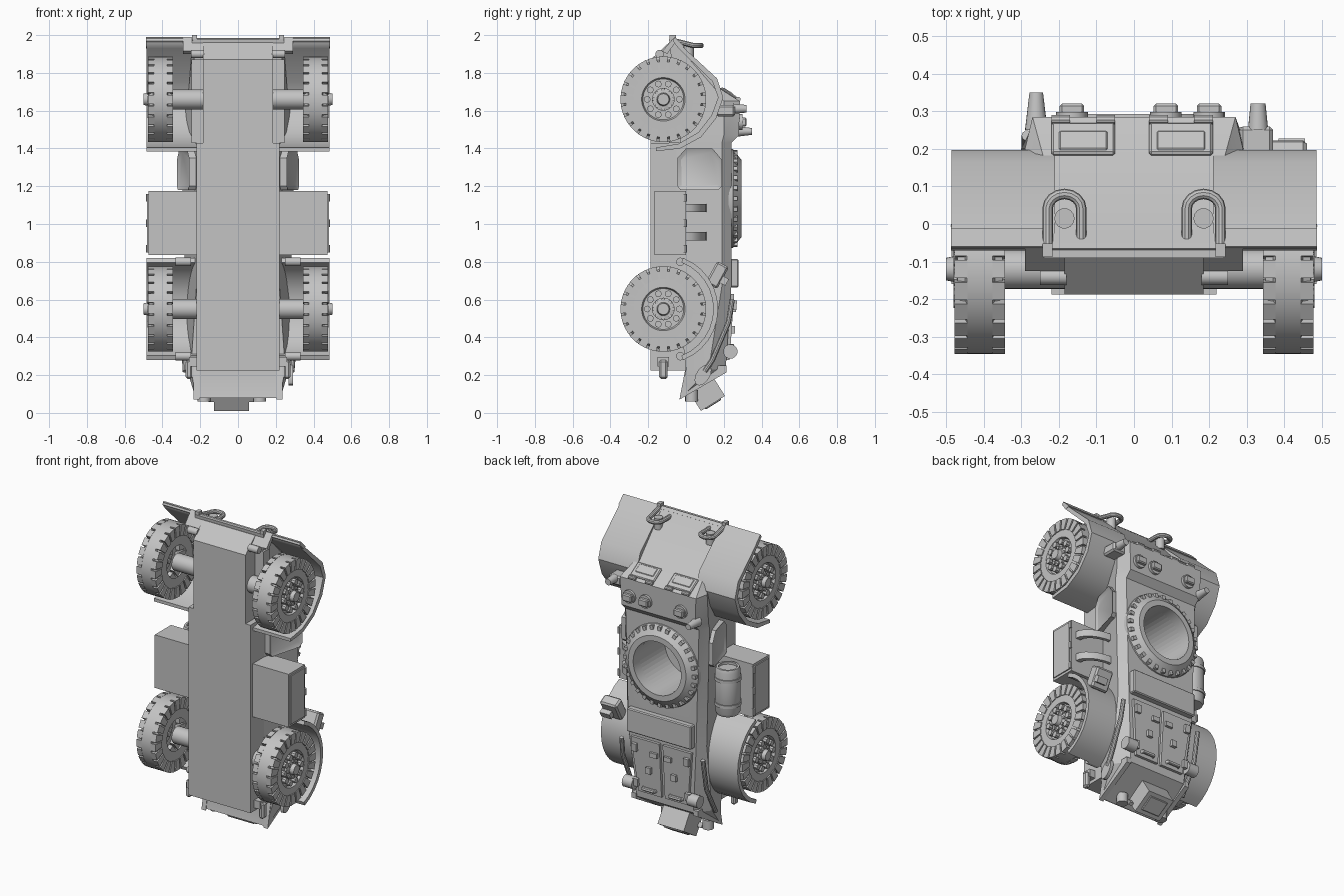
import bpy, bmesh
from math import pi, sin, cos, atan2
from mathutils import Matrix, Vector

old = bpy.data.objects.get("Cube")
if old:
    bpy.data.objects.remove(old)

grey = bpy.data.materials.new("plain grey")
grey.use_nodes = True
grey.diffuse_color = (0.55, 0.55, 0.55, 1)
grey.node_tree.nodes["Principled BSDF"].inputs["Base Color"].default_value = (0.55, 0.55, 0.55, 1)
made = []
AXES = {"X": Matrix.Rotation(pi / 2, 4, "Y"), "Y": Matrix.Rotation(-pi / 2, 4, "X"), "Z": Matrix()}


def finish(name, bm, sym=False):
    bmesh.ops.recalc_face_normals(bm, faces=bm.faces)
    me = bpy.data.meshes.new(name)
    bm.to_mesh(me)
    bm.free()
    ob = bpy.data.objects.new(name, me)
    bpy.context.collection.objects.link(ob)
    me.materials.append(grey)
    if sym:
        ob.modifiers.new("Mirror", "MIRROR").use_mirror_merge = False
    made.append(ob)
    return ob


def add_box(bm, c, s, tilt=0.0, axis="X"):
    m = Matrix.Translation(c) @ Matrix.Rotation(tilt, 4, axis) @ Matrix.Diagonal((*s, 1))
    return bmesh.ops.create_cube(bm, size=1, matrix=m)


def box(name, c, s, tilt=0.0, axis="X", sym=False, bevel=0):
    bm = bmesh.new()
    add_box(bm, c, s, tilt, axis)
    if bevel:
        bmesh.ops.bevel(bm, geom=bm.edges[:], offset=bevel, segments=1, affect="EDGES")
    return finish(name, bm, sym)


def loft(bm, rings, caps=True):
    vs = [[bm.verts.new(p) for p in r] for r in rings]
    n = len(vs[0])
    for a, b in zip(vs, vs[1:]):
        for i in range(n):
            bm.faces.new((a[i], a[(i + 1) % n], b[(i + 1) % n], b[i]))
    if caps:
        return bm.faces.new(vs[0]), bm.faces.new(vs[-1])


def prism(name, pts, x0, x1, sym=False):
    bm = bmesh.new()
    loft(bm, [[(x, y, z) for y, z in pts] for x in (x0, x1)])
    return finish(name, bm, sym)


def lathe(name, c, prof, axis="X", seg=32, sym=False):
    bm = bmesh.new()
    rings = [[(r * cos(2 * pi * i / seg), r * sin(2 * pi * i / seg), h) for i in range(seg)] for r, h in prof]
    loft(bm, rings, False)
    bmesh.ops.remove_doubles(bm, verts=bm.verts, dist=1e-5)
    bm.transform(Matrix.Translation(c) @ AXES[axis])
    return finish(name, bm, sym)


def cyl(name, c, r, length, axis="X", r2=None, seg=20, sym=False):
    h = length / 2
    return lathe(name, c, [(0, -h), (r, -h), (r if r2 is None else r2, h), (0, h)], axis, seg, sym)


def tube(name, pts, r, sym=False):
    # round rod following a path
    bm = bmesh.new()
    pts = [Vector(p) for p in pts]
    rings = []
    for i, p in enumerate(pts):
        t = pts[min(i + 1, len(pts) - 1)] - pts[max(i - 1, 0)]
        q = t.to_track_quat("Z", "Y")
        rings.append([p + q @ Vector((r * cos(k * pi / 5), r * sin(k * pi / 5), 0)) for k in range(10)])
    loft(bm, rings)
    return finish(name, bm, sym)


# Upper hull: sections along z, each with bottom, shoulder and roof (y, half width)
sections = [
    (0.08, -.03, .22, -.025, .225, -.02, .22), (0.23, 0, .25, .12, .27, .21, .2),
    (0.67, -.05, .22, .19, .28, .24, .24), (1.43, -.05, .22, .19, .3, .24, .26),
    (1.47, -.05, .22, .2, .3, .28, .26), (1.65, -.05, .22, .2, .29, .285, .27),
    (1.72, -.06, .22, .15, .26, .175, .24), (1.98, -.09, .24, -.075, .24, -.06, .24)]
bm = bmesh.new()
loft(bm, [[(-w0, yb, z), (w0, yb, z), (w1, ys, z), (w2, yt, z), (-w2, yt, z), (-w1, ys, z)]
          for z, yb, w0, ys, w1, yt, w2 in sections])
hull = finish("upper_hull", bm)
cutter = cyl("ring_cutter", (0, .12, 1.135), .172, .44, "Y", seg=48)
cutter.hide_render = True
cutter.hide_set(True)
made.remove(cutter)
cut = hull.modifiers.new("Hole", "BOOLEAN")
cut.operation, cut.object, cut.solver = "DIFFERENCE", cutter, "EXACT"

# Lower hull and nose
prism("lower_hull", [(-.188, .225), (.02, .225), (-.03, .4), (-.03, 1.43), (-.188, 1.43)], -.22, .22)
prism("nose_lower", [(-.188, 1.42), (-.188, 1.87), (-.09, 1.96), (-.05, 1.96), (-.03, 1.42)], -.185, .185)
prism("nose_plate", [(-.125, 1.915), (-.065, 1.985), (-.05, 1.97), (-.1, 1.9)], -.29, .29)
cyl("nose_pin", (.215, -.14, 1.9), .022, .07, sym=True)
box("frame_rail", (.215, -.06, 1.65), (.06, .06, .44), sym=True)

# Turret ring with a toothed rim
lathe("turret_ring", (0, 0, 1.135), [(.265, .225), (.262, .248), (.205, .293), (.17, .293), (.17, .225), (.265, .225)],
      "Y", 48)
bm = bmesh.new()
for i in range(28):
    a = 2 * pi * i / 28
    add_box(bm, (.245 * cos(a), .262, 1.135 + .245 * sin(a)), (.025, .02, .022), -a, "Y")
finish("ring_bolts", bm)

# Wheels with shoulder lugs, rims and bolts
for label, wz in (("front", 1.66), ("rear", .55)):
    c = (.41, -.12, wz)
    lathe(label + "_tyre", c, [(.1, -.06), (.2, -.06), (.21, -.04), (.226, -.034), (.226, .034), (.21, .04),
                               (.2, .06), (.115, .062), (.108, .045), (0, .045)], seg=48, sym=True)
    bm = bmesh.new()
    for i in range(24):
        a = 2 * pi * i / 24
        for s in (-1, 1):
            shape = [(.16, -.1), (.2275, -.105), (.2275, .105), (.16, .1)]
            loft(bm, [[(.41 + x * s, wy, wzz) for wy, wzz in
                       [(-.12 + r * cos(a + d), wz + r * sin(a + d)) for r, d in shape]] for x in (.033, .067)])
    finish(label + "_tyre_lugs", bm, True)
    cyl(label + "_axle", (0, -.12, wz), .053, .7, seg=24)
    lathe(label + "_hub", (.455, -.12, wz), [(.06, 0), (.06, .015), (.035, .02), (.03, .045), (0, .045)], seg=20, sym=True)
    for n, rad, size in ((10, .085, .018), (8, .05, .01)):
        for i in range(n):
            a = 2 * pi * i / n
            cyl(label + "_wheel_bolt", (.465, -.12 + rad * cos(a), wz + rad * sin(a)), size, .03, seg=8, sym=True)

# Fenders
front = [(-.16, 1.385), (-.03, 1.4), (.08, 1.46), (.16, 1.56), (.197, 1.67), (.165, 1.77), (-.03, 1.95), (-.065, 1.985)]
inner = [(-.06, 1.955), (-.04, 1.93), (.14, 1.755), (.17, 1.67), (.135, 1.575), (.065, 1.485), (-.04, 1.425), (-.16, 1.405)]
prism("front_fender", front + inner, .21, .485, True)
prism("front_fender_lip", [(-.06, 1.99), (-.07, 1.97), (-.03, 1.93), (-.01, 1.94)], .24, .487, True)
arc = [-1.2 + i * .2 for i in range(13)]
prism("rear_fender", [(-.12 + .29 * cos(a), .55 + .29 * sin(a)) for a in arc]
      + [(-.12 + .265 * cos(a), .55 + .265 * sin(a)) for a in reversed(arc)], .21, .485, True)
for z in (.3, .8):
    cyl("rear_fender_clamp", (.29, -.03, z), .022, .08, sym=True)

# Side storage boxes with doors, hinges and straps
box("side_box", (.347, -.083, 1.005), (.256, .165, .34), sym=True)
box("side_box_door", (.478, -.083, 1.005), (.008, .14, .31), sym=True)
for z in (.87, 1.005, 1.14):
    cyl("box_hinge", (.478, -.005, z), .01, .04, "Z", seg=8, sym=True)
for z in (.935, 1.085):
    bm = bmesh.new()
    angs = [i * pi / 12 for i in range(7)]
    loft(bm, [[(.26 + r * 1.65 * sin(a), r * cos(a), zz) for r, a in
               [(.11, t) for t in angs] + [(.09, t) for t in reversed(angs)]] for zz in (z - .022, z + .022)])
    finish("box_strap", bm)

# Strapped canister
lathe("canister", (-.36, .09, 1.02), [(0, -.15), (.065, -.15), (.075, -.13), (.075, .13), (.068, .15), (.055, .15),
                                      (.055, .135), (0, .135)], "Z", 24)
for z in (.94, 1.1):
    cyl("canister_band", (-.36, .09, z), .081, .02, "Z", seg=24)

# Slanted side windows with recessed panes
bm = bmesh.new()
outline = [(-.045, 1.2), (-.03, 1.18), (.17, 1.18), (.19, 1.2), (.19, 1.34), (.14, 1.4), (0, 1.4), (-.045, 1.35)]
face = loft(bm, [[(x + .27 * y, y, z) for y, z in outline] for x in (.22, .272)])[1]
bmesh.ops.recalc_face_normals(bm, faces=bm.faces)
bmesh.ops.inset_individual(bm, faces=[face], thickness=.022)
bmesh.ops.translate(bm, verts=face.verts, vec=(-.012, 0, 0))
finish("side_window", bm, True)

# Windshield shutters and hinges on the cab slope
slope = atan2(-.07, .11)
for x in (-.135, .125):
    box("shutter", (x, .226, 1.692), (.17, .1, .016), slope, bevel=.006)
    box("shutter_panel", (x, .22, 1.701), (.13, .06, .014), slope, bevel=.004)
    for d in (-.06, .06):
        cyl("shutter_hinge", (x + d, .277, 1.66), .013, .05, seg=10)

# Roof periscopes and marker cones
for x in (-.165, .085, .2):
    cyl("periscope_base", (x, .288, 1.54), .042, .02, "Y", seg=16)
    box("periscope", (x, .305, 1.54), (.065, .03, .045), bevel=.006)
cyl("roof_cone", (-.26, .3, 1.49), .03, .1, "Y", .018)
box("cone_base", (.325, .21, 1.6), (.09, .1, .06), bevel=.01)
cyl("fender_cone", (.33, .285, 1.61), .027, .07, "Y", .02)

# Towing shackles
path = [(.23, -.08, 1.975), (.23, .04, 1.945)]
path += [(.185 + .045 * cos(a), .04 + .04 * sin(a), 1.945) for a in [i * pi / 8 for i in range(1, 8)]]
tube("tow_shackle", path + [(.14, .04, 1.945), (.14, -.045, 1.945)], .014, True)
cyl("shackle_pin", (.185, .015, 1.915), .027, .07, "Z", seg=14, sym=True)
box("shackle_post", (.23, -.07, 1.97), (.026, .035, .06), sym=True)

# Rear deck: cross panel, doors, handles and hinges
box("cross_panel", (0, .255, .74), (.46, .045, .15), bevel=.006)
deck = atan2(.44, .03)
bm = bmesh.new()
doors = [(.012, .63), (.215, .63), (.175, .28), (.012, .28)]
loft(bm, [[(x, .194 + z * .068 + h, z) for x, z in doors] for h in (0, .018)])
finish("deck_door", bm, True)
for z in (.34, .57):
    box("door_hinge", (.185, .217 + z * .068, z), (.035, .025, .05), deck - pi / 2, sym=True)
box("door_latch", (.05, .25, .55), (.05, .03, .03), sym=True)
box("door_block", (.09, .245, .44), (.035, .03, .04), sym=True)
tube("door_handle", [(.05, .22, .31), (.055, .243, .31), (.135, .243, .31), (.14, .22, .31)], .012, True)
cyl("corner_roller", (.23, .235, .325), .038, .07, sym=True)

# Rear plate: step box with frame, lamps and side rails
tail = atan2(.15, .24)
box("rear_step", (-.035, .112, .099), (.185, .15, .115), tail)
box("rear_step_frame", (-.035, .143, .05), (.13, .1, .014), tail, bevel=.004)
box("rear_step_bar", (-.035, .05, .075), (.24, .02, .03), tail)
for x in (-.18, .115):
    cyl("rear_lamp", (x, .03, .09), .034, .06, "Z", seg=16)
prism("tail_rail", [(-.035, .07), (.215, .215), (.215, .25), (0, .25)], .205, .235, True)
box("rear_hook", (.26, -.12, .23), (.035, .045, .1), sym=True, bevel=.01)
box("hook_mount", (.235, -.12, .27), (.05, .06, .05), sym=True)

# Shovel and side bracket
tube("shovel_handle", [(.285, .245, .6), (.29, .225, .48), (.29, .14, .28), (.285, .1, .22)], .014)
blade = [(.09 + .04 * cos(a) + .02 * sin(a), .2 + .055 * sin(a)) for a in [i * pi / 6 for i in range(12)]]
prism("shovel_blade", blade, .268, .29)
tube("side_rod", [(-.285, .235, .6), (-.285, .2, .4), (-.28, .1, .22)], .014)
box("jerry_bracket", (.4, .165, .73), (.12, .07, .13), -.5, bevel=.01)
box("bracket_clip", (.42, .2, .7), (.07, .04, .04), -.5)

# Smooth curved surfaces while keeping hard edges
bpy.ops.object.select_all(action="DESELECT")
for ob in made:
    ob.select_set(True)
bpy.context.view_layer.objects.active = made[0]
bpy.ops.object.shade_smooth_by_angle(angle=.55)
